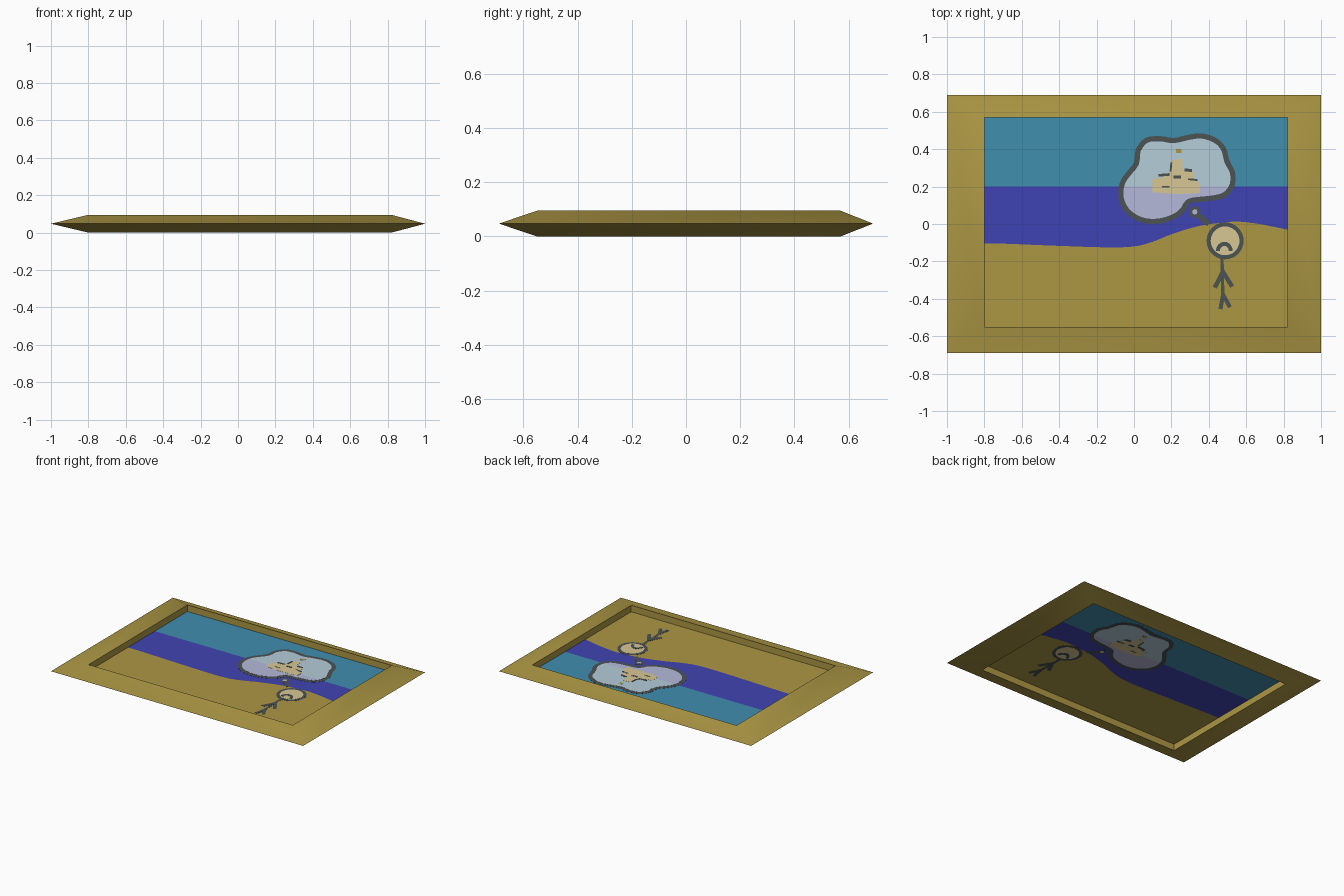
import bpy, bmesh, math
from mathutils import Vector

if "Cube" in bpy.data.objects:
    bpy.data.objects.remove(bpy.data.objects["Cube"])

Z = 0.0475                      # middle plane of the frame
L, R, B, T = -0.80, 0.82, -0.55, 0.57   # picture opening


def mat(name, r, g, b):
    def lin(c):
        c /= 255
        return c / 12.92 if c <= 0.04045 else ((c + 0.055) / 1.055) ** 2.4
    m = bpy.data.materials.new(name)
    m.diffuse_color = (lin(r), lin(g), lin(b), 1)
    m.use_nodes = True
    m.node_tree.nodes["Principled BSDF"].inputs["Base Color"].default_value = m.diffuse_color
    return m


gold = mat("gold", 172, 151, 68)
sky_blue = mat("sky_blue", 64, 142, 174)
sea_blue = mat("sea_blue", 64, 68, 178)
charcoal = mat("charcoal", 76, 82, 84)
pale_blue = mat("pale_blue", 181, 205, 217)
lilac = mat("lilac", 181, 185, 217)
cream = mat("cream", 216, 199, 147)


def finish(bm, name, *mats):
    me = bpy.data.meshes.new(name)
    bm.to_mesh(me)
    bm.free()
    ob = bpy.data.objects.new(name, me)
    bpy.context.collection.objects.link(ob)
    for m in mats:
        me.materials.append(m)
    return ob


def plate(name, polys, layer, *mats, split=None):
    """Thin closed plates, visible from above and below; higher layers are thicker."""
    h = 0.0007 * layer
    bm = bmesh.new()
    for pts in polys:
        lo = [bm.verts.new((x, y, Z - h)) for x, y in pts]
        hi = [bm.verts.new((x, y, Z + h)) for x, y in pts]
        bm.faces.new(lo)
        bm.faces.new(hi)
        for i in range(len(pts)):
            j = (i + 1) % len(pts)
            bm.faces.new((lo[i], lo[j], hi[j], hi[i]))
    bmesh.ops.recalc_face_normals(bm, faces=bm.faces)
    bmesh.ops.triangulate(bm, faces=[f for f in bm.faces if len(f.verts) > 4])
    if split is not None:
        bmesh.ops.bisect_plane(bm, geom=bm.verts[:] + bm.edges[:] + bm.faces[:],
                               plane_co=(0, split, 0), plane_no=(0, 1, 0))
        for f in bm.faces:
            f.material_index = int(f.calc_center_median().y < split)
    return finish(bm, name, *mats)


def spline(pts, closed=True, n=4):
    """Catmull-Rom smoothing of a few control points."""
    p = [Vector(q) for q in pts]
    k = len(p)
    get = (lambda i: p[i % k]) if closed else (lambda i: p[max(0, min(k - 1, i))])
    out = []
    for i in range(k if closed else k - 1):
        a, b, c, d = (get(i + j) for j in (-1, 0, 1, 2))
        for s in range(n):
            t = s / n
            out.append(0.5 * (2 * b + (c - a) * t + (2 * a - 5 * b + 4 * c - d) * t * t
                              + (3 * b - a - 3 * c + d) * t ** 3))
    return out if closed else out + [p[-1]]


def inset(pts, w):
    """Shift a clockwise outline inwards."""
    out = []
    for i, p in enumerate(pts):
        t = (pts[(i + 1) % len(pts)] - pts[i - 1]).normalized()
        out.append(p + Vector((t.y, -t.x)) * w)
    return out


def disc(x, y, r, n=32):
    return [(x + r * math.cos(2 * math.pi * i / n), y + r * math.sin(2 * math.pi * i / n))
            for i in range(n)]


def stroke(x1, y1, x2, y2, w=0.02):
    a, b = Vector((x1, y1)), Vector((x2, y2))
    d = (b - a).normalized() * w / 2
    s = Vector((-d.y, d.x))
    return [a - s, b - s, b + s, a + s]


# Frame: bevelled ring with a sharp outer rim and open centre
bm = bmesh.new()


def ring(x0, x1, y0, y1, z):
    return [bm.verts.new(c) for c in ((x0, y0, z), (x1, y0, z), (x1, y1, z), (x0, y1, z))]


rings = [ring(-1, 1, -0.69, 0.69, Z), ring(L, R, B, T, 2 * Z), ring(L, R, B, T, 0)]
for k in range(3):
    a, b = rings[k], rings[(k + 1) % 3]
    for i in range(4):
        j = (i + 1) % 4
        bm.faces.new((a[i], a[j], b[j], b[i])).smooth = True
bmesh.ops.recalc_face_normals(bm, faces=bm.faces)
for r in rings:
    for i in range(4):
        bm.edges.get((r[i], r[(i + 1) % 4])).smooth = False
for i in range(4):
    bm.edges.get((rings[1][i], rings[2][i])).smooth = False
finish(bm, "frame", gold)

# Landscape bands
shore = spline([(L, -.105), (-.7, -.105), (-.45, -.115), (-.15, -.125), (0, -.12), (.1, -.095),
                (.2, -.055), (.35, -.01), (.5, .01), (.56, .013), (.67, 0), (R, -.03)], False)
plate("sky", [[(L, .2), (R, .2), (R, T), (L, T)]], 1, sky_blue)
plate("sea", [[*shore, (R, .2), (L, .2)]], 1, sea_blue)
plate("sand", [[(L, B), (R, B), *reversed(shore)]], 1, gold)

# Thought cloud: dark outline, two-tone filling
cloud = spline([(.06, .46), (.14, .47), (.21, .46), (.28, .475), (.36, .485), (.44, .46),
                (.49, .41), (.51, .34), (.54, .28), (.54, .21), (.51, .16), (.47, .135),
                (.40, .122), (.33, .115), (.295, .105), (.27, .065), (.225, .03), (.155, .005),
                (.085, 0), (.02, .015), (-.04, .055), (-.075, .11), (-.085, .17),
                (-.07, .235), (-.03, .29), (0, .33), (.01, .40)], n=3)
plate("cloud_outline", [cloud], 2, charcoal)
plate("cloud_filling", [inset(cloud, .028)], 3, pale_blue, lilac, split=.2)

# Little castle inside the cloud
plate("castle", [[(.10, .17), (.10, .24), (.15, .25), (.19, .28), (.20, .34), (.255, .35),
                  (.26, .29), (.32, .28), (.32, .24), (.355, .21), (.35, .165), (.22, .16)]],
      4, cream)
plate("castle_marks", [stroke(.13, .26, .19, .265, .014), stroke(.195, .28, .20, .33, .01),
                       stroke(.21, .25, .25, .25, .016), stroke(.27, .29, .31, .285, .016),
                       stroke(.29, .24, .34, .235, .01), stroke(.15, .20, .19, .20, .008)],
      5, charcoal)
plate("castle_flag", [stroke(.225, .39, .255, .39, .022)], 4, gold)

# Thought bubble trail
plate("bubble_trail", [disc(.325, .065, .031, 16), stroke(.34, .05, .40, 0, .03)], 2, charcoal)
plate("bubble_filling", [disc(.325, .065, .014, 12)], 3, lilac)

# Stick figure: head, frown, body
plate("head_outline", [disc(.487, -.09, .099)], 2, charcoal)
plate("head_face", [disc(.487, -.09, .077)], 3, cream)
arc = [(math.cos(a * math.pi / 12), math.sin(a * math.pi / 12)) for a in range(13)]
plate("frown", [[(.483 + .045 * c, -.145 + .05 * s) for c, s in arc]
                + [(.483 + .024 * c, -.145 + .028 * s) for c, s in reversed(arc)]], 4, charcoal)
plate("stick_body", [stroke(.47, -.18, .475, -.39, .018), ], 2, charcoal)
plate("stick_limbs", [stroke(.478, -.25, .432, -.34, .024), stroke(.472, -.25, .525, -.335, .024),
                      stroke(.478, -.37, .462, -.455, .022), stroke(.472, -.37, .513, -.445, .022)],
      3, charcoal)
